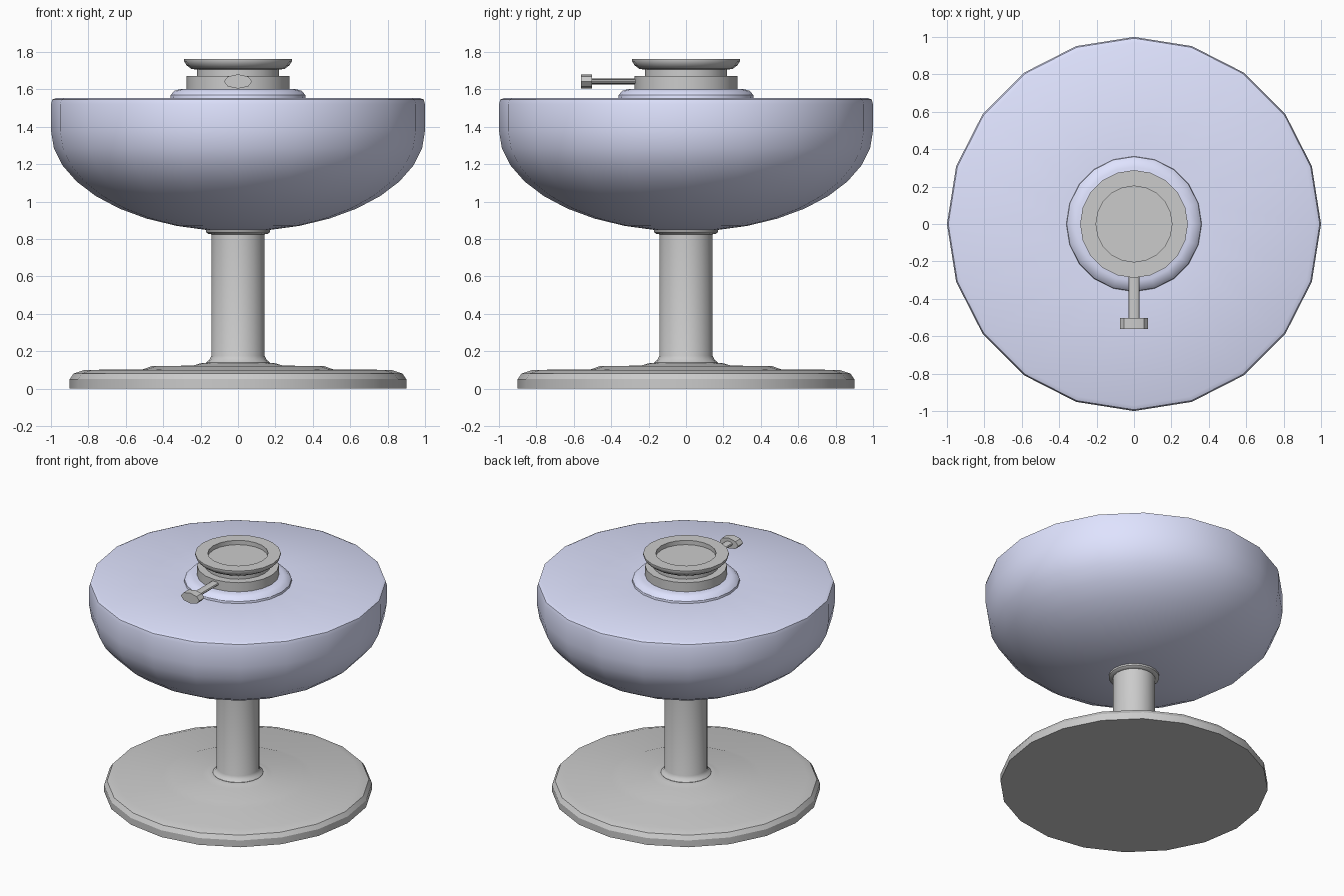
import bpy, bmesh, math
from mathutils import Matrix

if "Cube" in bpy.data.objects:
    bpy.data.objects.remove(bpy.data.objects["Cube"])

blue = bpy.data.materials.new("blue_paint")
blue.diffuse_color = (0.74, 0.77, 1.0, 1)
blue.use_nodes = True
blue.node_tree.nodes["Principled BSDF"].inputs["Base Color"].default_value = blue.diffuse_color


def lathe(name, profile, mat=None, sides=20, transform=None):
    """Revolve (radius, height) points about z; ends close with caps or poles."""
    bm = bmesh.new()
    rings = []
    for r, z in profile:
        rings.append([bm.verts.new((r * math.cos(2 * math.pi * i / sides),
                                    r * math.sin(2 * math.pi * i / sides), z))
                      for i in range(sides)])
    for a, b in zip(rings, rings[1:]):
        for i in range(sides):
            j = (i + 1) % sides
            bm.faces.new((a[i], a[j], b[j], b[i]))
    bm.faces.new(rings[0][::-1])
    bm.faces.new(rings[-1])
    if transform:
        bm.transform(transform)
    bmesh.ops.recalc_face_normals(bm, faces=bm.faces)
    mesh = bpy.data.meshes.new(name)
    bm.to_mesh(mesh)
    bm.free()
    ob = bpy.data.objects.new(name, mesh)
    bpy.context.collection.objects.link(ob)
    if mat:
        mesh.materials.append(mat)
    bpy.ops.object.select_all(action='DESELECT')
    ob.select_set(True)
    bpy.context.view_layer.objects.active = ob
    bpy.ops.object.shade_smooth_by_angle(angle=math.radians(32))
    return ob


# Round foot plate with a raised centre step
lathe("base_plate", [(0.9, 0), (0.9, 0.05), (0.88, 0.08), (0.82, 0.1), (0.51, 0.103),
                     (0.46, 0.12), (0.24, 0.123), (0.2, 0.135), (0.17, 0.138)])

# Pedestal stem, flared at the foot and collared under the bowl
lathe("stem", [(0.17, 0.13), (0.17, 0.14), (0.152, 0.155), (0.143, 0.175), (0.143, 0.825),
               (0.16, 0.828), (0.17, 0.836), (0.17, 0.85)])

# Bowl: half-ellipse underside, straight wall, bevelled rim, flat lid with raised collar
under = [(math.sin(t), 1.38 - 0.54 * math.cos(t))
         for t in (math.radians(9 + 81 * i / 8) for i in range(9))]
lathe("bowl", under + [(1.0, 1.52), (0.993, 1.545), (0.97, 1.555), (0.362, 1.555),
                       (0.36, 1.57), (0.34, 1.592), (0.305, 1.602)], blue)

# Clamp ring around the neck
lathe("clamp_ring", [(0.275, 1.595), (0.275, 1.67), (0.21, 1.67)])

# Neck with flared top and shallow recess
lathe("neck", [(0.22, 1.66), (0.22, 1.705), (0.25, 1.71), (0.275, 1.728),
               (0.288, 1.75), (0.288, 1.762), (0.203, 1.762), (0.203, 1.73)])

# Flattened tightening screw pointing forward
forward = Matrix.Translation((0, 0, 1.642)) @ Matrix.Diagonal((1, 1, 0.5, 1)) \
    @ Matrix.Rotation(math.pi / 2, 4, 'X')
lathe("screw_rod", [(0.03, 0.25), (0.03, 0.51)], sides=12, transform=forward)
lathe("screw_knob", [(0.076, 0.503), (0.076, 0.562)], sides=8, transform=forward)
